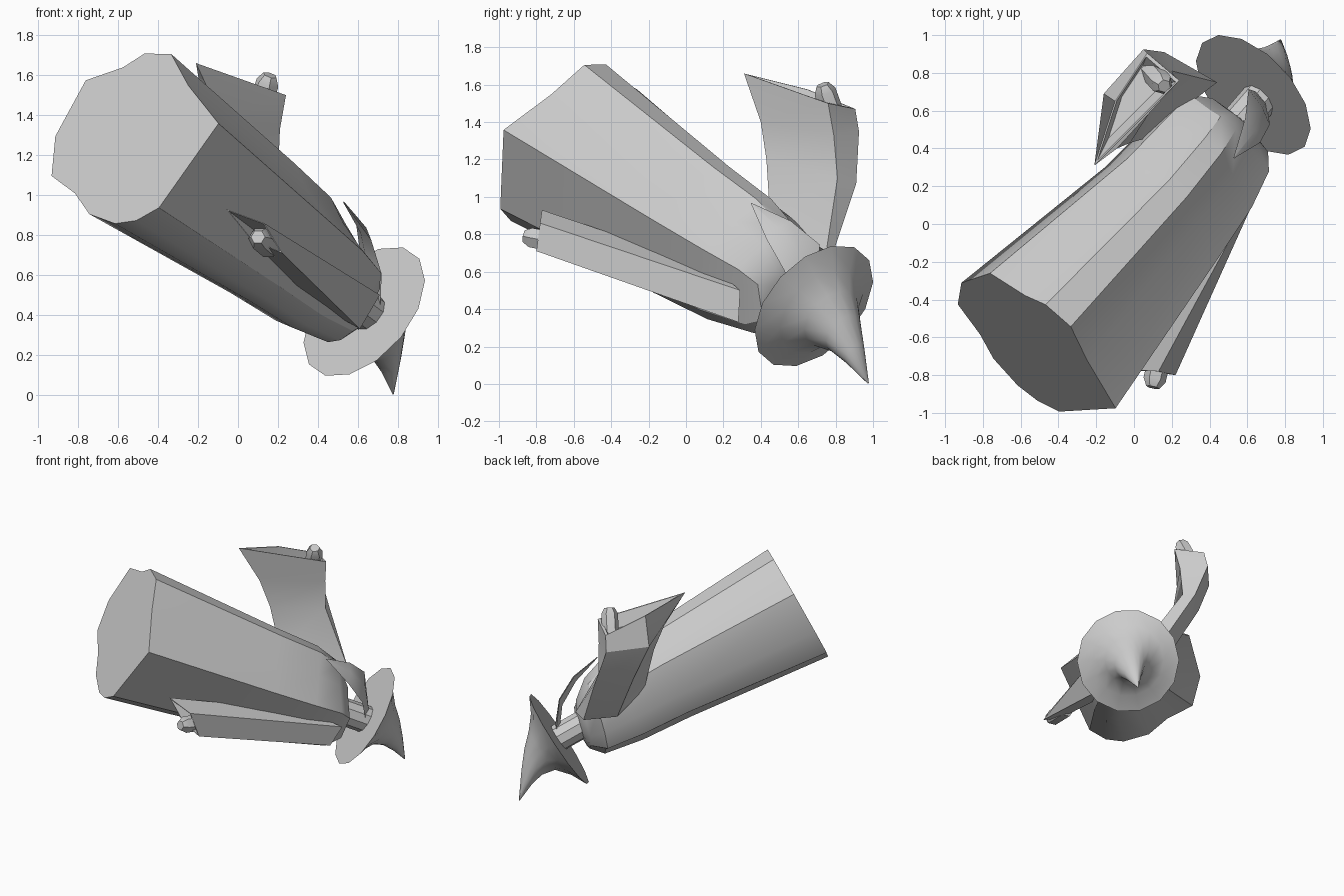
import bpy, bmesh, math
from mathutils import Vector

cube = bpy.data.objects.get("Cube")
if cube:
    bpy.data.objects.remove(cube)

grey = bpy.data.materials.new("plain grey")
grey.use_nodes = True
colour = (0.6, 0.6, 0.6, 1)
grey.diffuse_color = colour
grey.node_tree.nodes["Principled BSDF"].inputs["Base Color"].default_value = colour

# Tilted body frame: u sideways, v up, w from hem to hat
ORIGIN = Vector((-0.51, -0.67, 1.28))
W = Vector((0.586, 0.679, -0.443)).normalized()
U = Vector((W.y, -W.x, 0)).normalized()
V = U.cross(W)


def place(u, v, w):
    return ORIGIN + U * u + V * v + W * w


def loft(name, rings, angle=30):
    """Skin a stack of equal rings and cap both ends."""
    bm = bmesh.new()
    loops = [[bm.verts.new(p) for p in ring] for ring in rings]
    n = len(loops[0])
    for low, high in zip(loops, loops[1:]):
        for i in range(n):
            j = (i + 1) % n
            bm.faces.new((low[i], low[j], high[j], high[i]))
    bm.faces.new(loops[0])
    bm.faces.new(loops[-1])
    bmesh.ops.recalc_face_normals(bm, faces=bm.faces)
    mesh = bpy.data.meshes.new(name)
    bm.to_mesh(mesh)
    bm.free()
    mesh.materials.append(grey)
    obj = bpy.data.objects.new(name, mesh)
    bpy.context.collection.objects.link(obj)
    bpy.ops.object.select_all(action="DESELECT")
    obj.select_set(True)
    bpy.context.view_layer.objects.active = obj
    bpy.ops.object.shade_smooth_by_angle(angle=math.radians(angle))


def circle(r, n):
    turns = [math.tau * i / n for i in range(n)]
    return [(r * math.cos(t), r * math.sin(t)) for t in turns]


# Robe: faceted hem outline, tapering to slanted shoulders
hem = [(.05, .475), (-.127, .477), (-.24, .40), (-.458, .328), (-.54, .016),
       (-.48, -.206), (-.288, -.303), (-.149, -.419), (.041, -.472),
       (.175, -.455), (.298, -.383), (.512, .087), (.23, .30)]
levels = [(0, 1, 1, 0, 0, 0), (1.07, .73, .81, .03, .01, 0),
          (1.43, .67, .75, .02, .015, .05), (1.67, .60, .62, 0, .02, .25),
          (1.77, .42, .40, .02, 0, .25), (1.80, .18, .18, .02, 0, .25)]
robe = []
for w, su, sv, cu, cv, slant in levels:
    robe.append([place(u * su + cu, v * sv + cv, w - slant * v * sv) for u, v in hem])
loft("robe", robe)

# Head
loft("head", [[place(u + .02, v, w) for u, v in circle(.1, 10)] for w in (1.7, 1.98)])

# Hat: wide tilted brim flaring up into a bent point
hat = []
for r, h, bend in ((.385, 0, 0), (.27, .06, 0), (.175, .14, .02),
                   (.115, .24, .2), (.065, .34, .52), (.004, .465, 1)):
    hat.append([place(u - .02 - .08 * bend, v + .01 - .23 * bend,
                      1.97 + h - .09 * u + .115 * v) for u, v in circle(r, 14)])
loft("hat", hat, 50)

# Beard: a curved blade standing off the chest
side = Vector((.8, -.6))
out = Vector((.6, .8))
beard = []
for u, v, w, half, thick in ((.04, .05, 1.95, .08, .03), (.045, .23, 1.83, .13, .025),
                             (.10, .31, 1.66, .09, .02), (.12, .36, 1.44, .003, .003)):
    c = Vector((u, v))
    corners = (c + side * half, c + out * thick, c - side * half, c - out * thick)
    beard.append([place(p.x, p.y, w) for p in corners])
loft("beard", beard)


# Sleeves: four-sided, wide at the mouth, hollowed at the cuff
def sleeve(name, rings, depth):
    rings = [[Vector(p) for p in ring] for ring in rings]
    mouth, inner = rings[-1], rings[-2]
    centre = sum(mouth, Vector()) / len(mouth)
    back = (sum(inner, Vector()) / len(inner) - centre) * depth
    rings.append([p.lerp(centre, .08) for p in mouth])
    rings.append([p.lerp(centre, .35) + back for p in mouth])
    loft(name, rings)


sleeve("left_sleeve", [
    [(.05, .45, .88), (.44, .75, .71), (.35, .78, .68), (.16, .63, .70)],
    [(-.02, .43, 1.2), (.20, .81, 1.10), (.16, .91, 1.07), (-.04, .71, 1.09)],
    [(-.09, .40, 1.4), (.21, .79, 1.33), (.05, .925, 1.35), (-.16, .69, 1.36)],
    [(-.21, .31, 1.66), (.24, .76, 1.50), (.07, .905, 1.47), (-.10, .65, 1.575)]], .5)
sleeve("right_sleeve", [
    [(.48, .15, .62), (.71, .29, .5), (.61, .28, .33), (.38, .12, .46)],
    [(-.06, -.77, .93), (.13, -.78, .86), (.22, -.80, .71), (.07, -.78, .77)]], .2)


# Hands: blunt hexagonal mitts poking out of the cuffs
def hand(name, start, end, radius):
    start, end = Vector(start), Vector(end)
    turn = (end - start).to_track_quat("Z", "Y").to_matrix()
    rings = []
    for along, scale in ((0, 1), (.85, 1), (1, .6)):
        middle = start.lerp(end, along)
        rings.append([middle + turn @ Vector((x, y, 0))
                      for x, y in circle(radius * scale, 6)])
    loft(name, rings)


hand("left_hand", (.08, .82, 1.35), (.16, .73, 1.60), .06)
hand("right_hand", (.16, -.6, .74), (.10, -.865, .79), .06)
